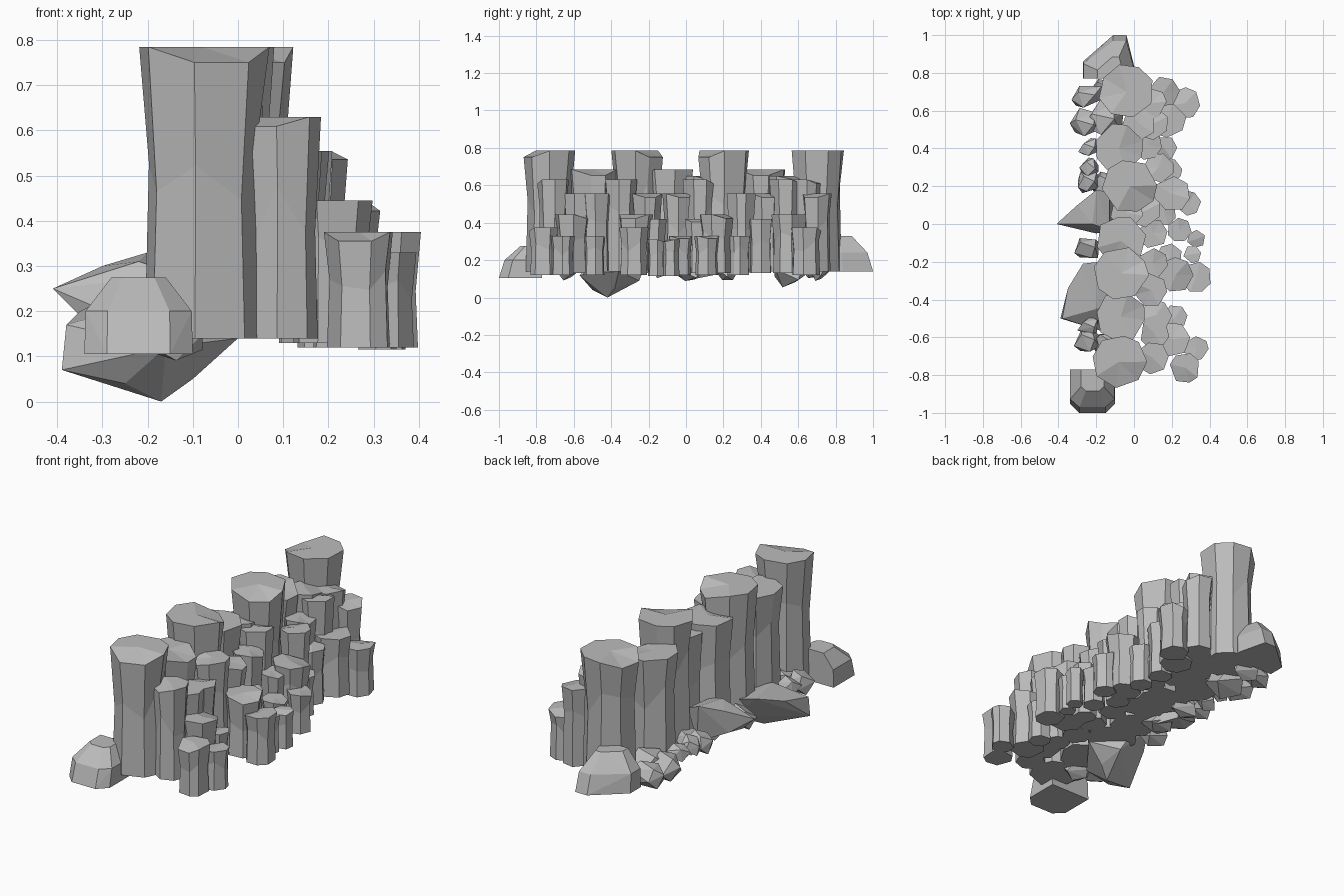
import bpy
import bmesh
import math
import random

random.seed(4)
if "Cube" in bpy.data.objects:
    bpy.data.objects.remove(bpy.data.objects["Cube"], do_unlink=True)

# One plain stone colour
grey = (0.5, 0.5, 0.5, 1)
stone = bpy.data.materials.new("grey stone")
stone.use_nodes = True
stone.diffuse_color = grey
stone.node_tree.nodes["Principled BSDF"].inputs["Base Color"].default_value = grey


def finish(bm, name):
    """Turn the working mesh into a named stone object."""
    bmesh.ops.recalc_face_normals(bm, faces=bm.faces)
    mesh = bpy.data.meshes.new(name)
    bm.to_mesh(mesh)
    bm.free()
    mesh.materials.append(stone)
    part = bpy.data.objects.new(name, mesh)
    bpy.context.collection.objects.link(part)


def column(name, x, y, radius, base, top, sides):
    """Irregular prism with a narrow waist and a chipped top edge."""
    bm = bmesh.new()
    turn = random.uniform(0, math.tau)
    angles = [turn + math.tau * (i + random.uniform(-0.2, 0.2)) / sides for i in range(sides)]
    reach = [radius * random.uniform(0.97, 1.06) for angle in angles]
    height = top - base
    chip = random.randrange(sides)
    rings = []
    for level, scale, wobble in ((0, 0.94, 0), (0.6, 0.87, 0.15), (1, 1.03, 0)):
        ring = []
        for i, (angle, r) in enumerate(zip(angles, reach)):
            z = base + height * (level + random.uniform(-wobble, wobble))
            if level == 1 and i in (chip, (chip + 1) % sides):
                z -= radius * 0.25
            ring.append(bm.verts.new((x + math.cos(angle) * r * scale,
                                      y + math.sin(angle) * r * scale, z)))
        rings.append(ring)
    bm.faces.new(reversed(rings[0]))
    crown = bm.verts.new((x, y, top))
    for i in range(sides):
        j = (i + 1) % sides
        for low, high in zip(rings, rings[1:]):
            bm.faces.new((low[i], low[j], high[j], high[i]))
        bm.faces.new((rings[-1][i], rings[-1][j], crown))
    finish(bm, name)


def hull(name, points):
    """Faceted stone wrapped round a few corner points."""
    bm = bmesh.new()
    for point in points:
        bm.verts.new(point)
    wrapped = bmesh.ops.convex_hull(bm, input=bm.verts)
    inside = [v for v in wrapped["geom_interior"] if isinstance(v, bmesh.types.BMVert)]
    bmesh.ops.delete(bm, geom=inside, context="VERTS")
    bmesh.ops.dissolve_limit(bm, angle_limit=math.radians(4), verts=bm.verts, edges=bm.edges)
    finish(bm, name)


def boulder(name, footprint, base, shoulder, crown):
    """Block with a flat footprint, near-upright sides and a smaller crown."""
    mid_x = sum(x for x, y in footprint) / len(footprint)
    inner_y = min((y for x, y in footprint), key=abs)
    points = []
    for z, narrow, shorten in ((base, 1, 1), (shoulder, 0.98, 0.87), (crown, 0.5, 0.5)):
        for x, y in footprint:
            points.append((mid_x + (x - mid_x) * narrow, inner_y + (y - inner_y) * shorten, z))
    hull(name, points)


def rubble(name, x, y, z, size, stretch):
    """Angular stone, its corners spiralling from top to bottom."""
    points = []
    corners = 11
    for i in range(corners):
        up = 1 - 2 * (i + 0.5) / corners
        angle = i * 2.4 + random.uniform(-0.4, 0.4)
        reach = size * random.uniform(0.9, 1.2)
        flat = reach * math.sqrt(1 - up * up)
        points.append((x + stretch * flat * math.cos(angle), y + flat * math.sin(angle),
                       z + reach * up))
    hull(name, points)


# Tall row along the steep side, alternating high pillars and lower ones
for x, y in ((-0.08, -0.73), (-0.07, -0.26), (-0.02, 0.2), (-0.04, 0.7)):
    column("high_pillar", x, y, 0.138, 0.14, 0.785, 8)
for x, y in ((-0.07, -0.49), (-0.07, -0.09), (-0.08, 0.4)):
    column("low_pillar", x, y, 0.127, 0.14, 0.685, 8)
for x, y in ((-0.04, 0.06), (0.03, 0.53)):
    column("filler_pillar", x, y, 0.085, 0.14, 0.65, 7)

# Middle row, in two heights
for x, y in ((0.1, -0.71), (0.09, -0.35), (0.06, 0.07), (0.1, 0.53), (0.09, 0.64)):
    column("upper_step", x, y, 0.083, 0.14, 0.63, 7)
for x, y in ((0.11, -0.58), (0.12, -0.48), (0.1, -0.21), (0.1, -0.05),
             (0.13, 0.3), (0.07, 0.42), (0.16, 0.7)):
    column("lower_step", x, y, 0.077, 0.14, 0.555, 7)

# Short front columns, stepping down as they stand further out
for x, y in ((0.2, -0.61), (0.22, -0.27), (0.2, 0.16), (0.18, 0.55)):
    column("short_column", x, y, 0.092, 0.13, 0.445, 7)
for x, y in ((0.27, -0.76), (0.33, -0.28), (0.27, 0.64)):
    column("outer_column", x, y, 0.08, 0.12, 0.375, 7)
for x, y in ((0.19, -0.17), (0.16, 0.06), (0.16, 0.4)):
    column("inner_post", x, y, 0.065, 0.13, 0.42, 7)
for x, y in ((0.33, -0.66), (0.22, -0.49), (0.24, -0.03), (0.29, 0.11), (0.19, 0.28)):
    column("outer_post", x, y, 0.062, 0.12, 0.33, 7)
for x, y in ((0.33, -0.08), (0.31, -0.16)):
    column("thin_post", x, y, 0.046, 0.115, 0.31, 6)

# Boulders at both ends
boulder("front_boulder", ((-0.34, -0.95), (-0.34, -0.77), (-0.29, -1), (-0.15, -1),
                          (-0.1, -0.95), (-0.1, -0.77)), 0.105, 0.2, 0.275)
boulder("back_boulder", ((-0.27, 0.77), (-0.27, 0.86), (-0.11, 1), (-0.04, 1),
                         (0, 0.84), (-0.02, 0.77)), 0.14, 0.24, 0.33)

# Large stones spilling down the steep side
hull("pointed_boulder", (
    (-0.41, 0, 0.25), (-0.34, 0, 0.18), (-0.2, -0.05, 0.16), (-0.13, -0.03, 0.28),
    (-0.3, 0.1, 0.3), (-0.2, 0.18, 0.33), (-0.13, 0.17, 0.3), (-0.17, 0.15, 0.12),
    (-0.31, 0.08, 0.18), (-0.22, 0, 0.31), (-0.1, 0.05, 0.1)))
hull("low_boulder", (
    (-0.39, -0.5, 0.07), (-0.38, -0.5, 0.17), (-0.25, -0.5, 0.04), (-0.17, -0.42, 0),
    (-0.1, -0.38, 0.05), (-0.35, -0.34, 0.2), (-0.27, -0.21, 0.24), (-0.18, -0.2, 0.22),
    (-0.2, -0.45, 0.22), (-0.12, -0.25, 0.09), (-0.16, -0.57, 0.12), (0, -0.36, 0.14)))

# Rubble along the foot, drawn out sideways and bedded into the pillars
for y, size in ((-0.62, 0.06), (-0.54, 0.05), (-0.13, 0.065), (0.22, 0.06),
                (0.3, 0.05), (0.41, 0.05), (0.53, 0.08), (0.68, 0.07)):
    rubble("rubble_stone", -0.21 - size / 2, y, 0.2 - size / 2, size, 1.2)
for y, size in ((-0.63, 0.06), (0.02, 0.075), (0.22, 0.065), (0.56, 0.09), (0.72, 0.06)):
    rubble("under_stone", -0.15, y, 0.15, size, 1.3)
